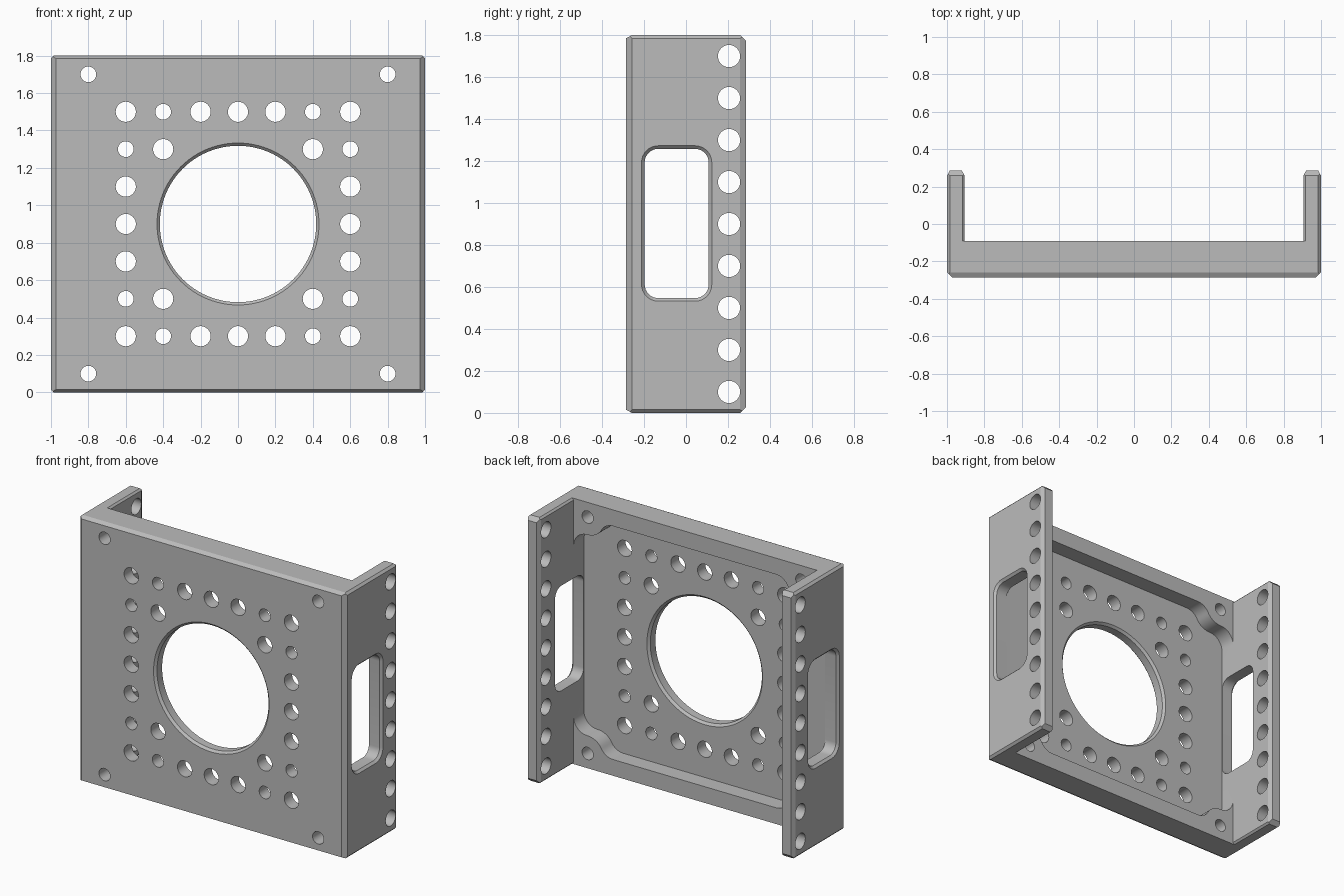
import bpy, bmesh
from math import sin, cos, pi, radians

old = bpy.data.objects.get("Cube")
if old:
    bpy.data.objects.remove(old, do_unlink=True)

X, Y, H = 1.0, 0.285, 1.8      # half width, half depth, height
INNER = 0.905                  # inner face of the flanges
RIM, FLOOR = -0.09, -0.2       # back of the rim, floor of the pocket
C, S = 0.027, 0.015            # large and small chamfer

metal = bpy.data.materials.new("machined grey")
metal.use_nodes = True
grey = (0.5, 0.5, 0.5, 1)
metal.diffuse_color = grey
metal.node_tree.nodes["Principled BSDF"].inputs["Base Color"].default_value = grey


def arc(cx, cy, r, a0, a1, n=8):
    angles = [radians(a0 + (a1 - a0) * i / n) for i in range(n + 1)]
    return [(cx + r * cos(a), cy + r * sin(a)) for a in angles]


def circle(cx, cy, r, n=32):
    return arc(cx, cy, r, 0, 360, n)[:-1]


def rounded(y0, y1, z0, z1, r):
    return (arc(y1 - r, z1 - r, r, 0, 90) + arc(y0 + r, z1 - r, r, 90, 180)
            + arc(y0 + r, z0 + r, r, 180, 270) + arc(y1 - r, z0 + r, r, 270, 360))


def loft(bm, axis, sections):
    """Closed solid through (position, outline) sections along an axis."""
    rings = []
    for t, pts in sections:
        rings.append([bm.verts.new({"x": (t, a, b), "y": (a, t, b),
                                    "z": (a, b, t)}[axis]) for a, b in pts])
    faces = [bm.faces.new(rings[0]), bm.faces.new(rings[-1])]
    n = len(rings[0])
    for lo, hi in zip(rings, rings[1:]):
        for i in range(n):
            j = (i + 1) % n
            faces.append(bm.faces.new((lo[i], lo[j], hi[j], hi[i])))
    return faces


def solid(name, lofts):
    bm = bmesh.new()
    for axis, sections in lofts:
        loft(bm, axis, sections)
    bmesh.ops.recalc_face_normals(bm, faces=bm.faces)
    mesh = bpy.data.meshes.new(name)
    bm.to_mesh(mesh)
    bm.free()
    mesh.materials.append(metal)
    obj = bpy.data.objects.new(name, mesh)
    bpy.context.collection.objects.link(obj)
    return obj


def prism(axis, pts, lo, hi):
    return axis, [(lo, pts), (hi, pts)]


def mirror_x(pts):
    return pts + [(-a, b) for a, b in reversed(pts)]


# U-shaped plan of plate and flanges, with chamfered corners
plan = mirror_x([(X - C, -Y), (X, C - Y), (X, Y - C), (X - S, Y),
                 (INNER + S, Y), (INNER, Y - C), (INNER, RIM)])
bracket = solid("bracket", [prism("z", plan, 0, H)])

# Side and front outlines that chamfer the top and bottom edges
side = [(C - Y, 0), (Y - C, 0), (Y, C), (Y, H - C), (Y - C, H),
        (C - Y, H), (-Y, H - S), (-Y, S)]
front = mirror_x([(X - S, 0), (X, S), (X, H - S), (X - S, H)])
side_outline = solid("side_outline", [prism("x", side, -2, 2)])
front_outline = solid("front_outline", [prism("y", front, -2, 2)])

# Pocket whose corners curve around the mounting bosses
corner = (arc(0.61, 0.21, 0.1, -90, -30)
          + arc(0.8, 0.1, 0.12, 150, 90)[1:]
          + arc(INNER - 0.1, 0.32, 0.1, -90, 0)[1:])
right_half = corner + [(a, H - b) for a, b in reversed(corner)]
pocket = solid("pocket", [prism("y", mirror_x(right_half), FLOOR, -0.05)])

# Large centre bore, chamfered on both sides
bore = solid("bore", [("y", [(y, circle(0, 0.9, r, 96)) for y, r in
                             [(-Y - 0.015, 0.448), (-Y + S, 0.418),
                              (FLOOR - S, 0.418), (FLOOR + S, 0.448)]])])

# Face holes, mirrored around the plate centre
BIG, SMALL = 0.054, 0.042
quarter = [(0.8, 0.8, SMALL), (0.6, 0.6, BIG), (0.4, 0.6, SMALL), (0.2, 0.6, BIG),
           (0, 0.6, BIG), (0.6, 0.4, SMALL), (0.4, 0.4, BIG), (0.6, 0.2, BIG),
           (0.6, 0, BIG)]
spots = sorted({(sx * x, sz * z, r) for x, z, r in quarter
                for sx in (-1, 1) for sz in (-1, 1)})
face_holes = solid("face_holes", [prism("y", circle(x, 0.9 + z, r), -0.4, 0)
                                  for x, z, r in spots])

# Flange holes, windows and inner edge chamfers on both sides
flange_cuts, window_cuts, edge_cuts = [], [], []
for s in (-1, 1):
    for i in range(9):
        flange_cuts.append(prism("x", circle(0.205, 0.1 + 0.2 * i, 0.053),
                                 s * 0.85, s * 1.05))
    window_cuts.append(("x", [
        (s * t, rounded(-0.197 - g, 0.108 + g, 0.547 - g, 1.258 + g, 0.065 + g))
        for t, g in [(0.85, 0), (X - S, 0), (X + S, 2 * S)]]))
    for z, d in ((0, -1), (H, 1)):
        tri = [(s * (INNER - 0.01), z - d * 0.022), (s * (INNER + 0.025), z + d * 0.013),
               (s * (INNER - 0.01), z + d * 0.013)]
        edge_cuts.append(prism("y", tri, RIM, 0.4))
flange_holes = solid("flange_holes", flange_cuts)
windows = solid("windows", window_cuts)
edge_chamfers = solid("edge_chamfers", edge_cuts)

# Combine everything into one machined part
bpy.ops.object.select_all(action="DESELECT")
bpy.context.view_layer.objects.active = bracket
bracket.select_set(True)
steps = [(side_outline, "INTERSECT"), (front_outline, "INTERSECT")]
steps += [(o, "DIFFERENCE") for o in (pocket, bore, face_holes, flange_holes,
                                      windows, edge_chamfers)]
for cutter, operation in steps:
    cutter.hide_render = True
    mod = bracket.modifiers.new(cutter.name, "BOOLEAN")
    mod.object, mod.operation, mod.solver = cutter, operation, "EXACT"
    bpy.ops.object.modifier_apply(modifier=mod.name)
    bpy.data.objects.remove(cutter, do_unlink=True)

bpy.ops.object.shade_smooth_by_angle(angle=radians(20))
